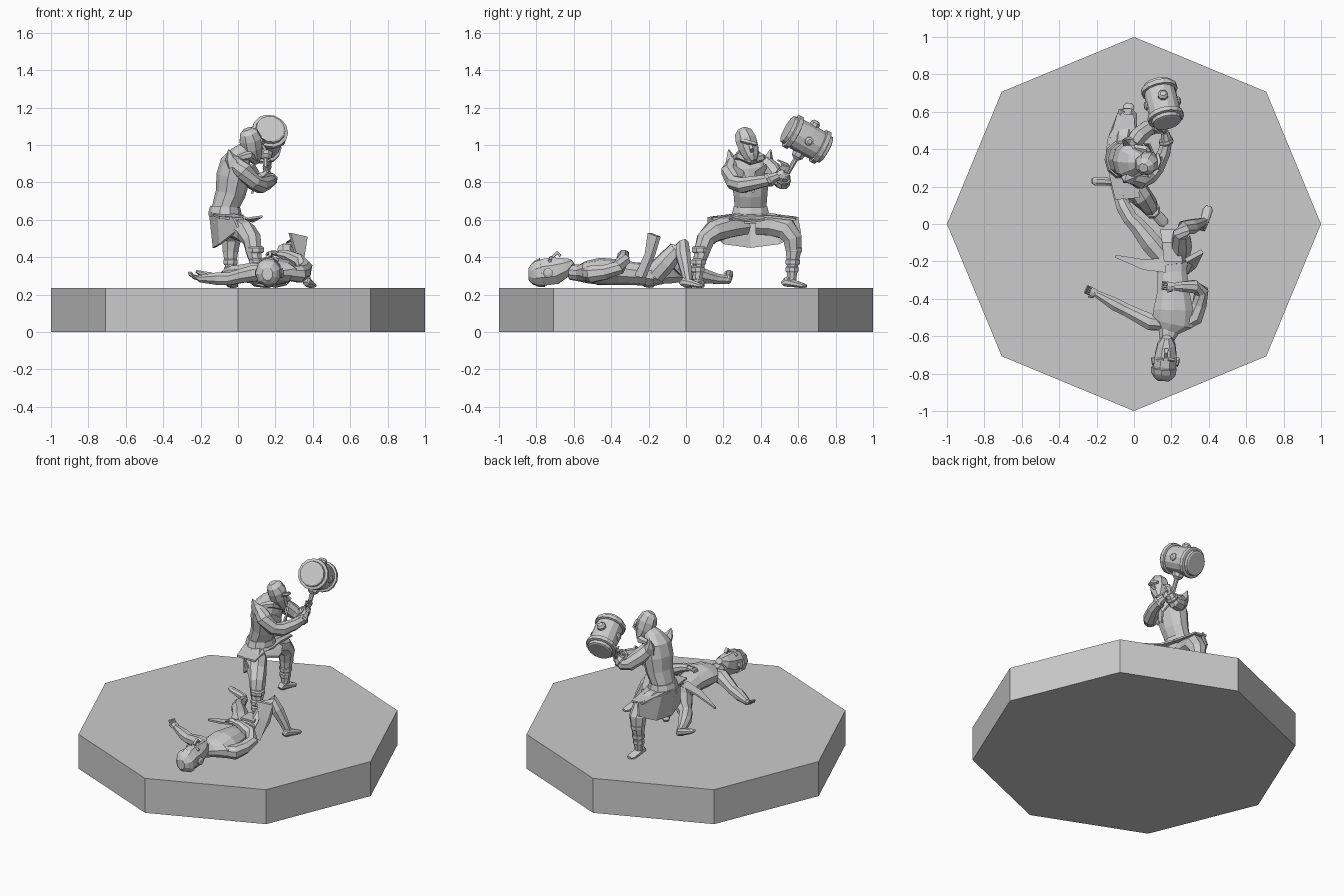
import bpy, bmesh, math
from mathutils import Vector

X, Y, Z = Vector((1, 0, 0)), Vector((0, 1, 0)), Vector((0, 0, 1))


def finish(name, bm):
    bmesh.ops.recalc_face_normals(bm, faces=bm.faces)
    me = bpy.data.meshes.new(name)
    bm.to_mesh(me)
    bm.free()
    ob = bpy.data.objects.new(name, me)
    bpy.context.collection.objects.link(ob)
    return ob


def tube(name, rings, ref=Z, sides=8):
    """Low-poly loft; each ring is (x, y, z, half width, half depth along ref)."""
    bm = bmesh.new()
    pts = [Vector(r[:3]) for r in rings]
    loops = []
    for i, r in enumerate(rings):
        t = (pts[min(i + 1, len(pts) - 1)] - pts[max(i - 1, 0)]).normalized()
        a = ref.cross(t).normalized()
        b = t.cross(a)
        w, d = r[3], r[-1]
        loops.append([bm.verts.new(pts[i] + a * w * math.cos(k) + b * d * math.sin(k))
                      for k in [math.tau * (j + .5) / sides for j in range(sides)]])
    for p, q in zip(loops, loops[1:]):
        for j in range(sides):
            n = (j + 1) % sides
            bm.faces.new((p[j], p[n], q[n], q[j]))
    bm.faces.new(loops[0])
    bm.faces.new(loops[-1])
    return finish(name, bm)


def panel(name, outline, push=(0, 0, .012)):
    """Thick cloth panel from a row of paired edge points."""
    bm = bmesh.new()
    rows = [[bm.verts.new(p) for p in pair] for pair in outline]
    for p, q in zip(rows, rows[1:]):
        bm.faces.new((p[0], p[1], q[1], q[0]))
    ext = bmesh.ops.extrude_face_region(bm, geom=bm.faces[:])
    bmesh.ops.translate(bm, vec=push, verts=[v for v in ext['geom'] if isinstance(v, bmesh.types.BMVert)])
    return finish(name, bm)


def along(name, start, axis, profile, ref=X, sides=12):
    """Straight turned part; profile is (distance, radius) pairs."""
    s, d = Vector(start), Vector(axis).normalized()
    return tube(name, [(*(s + d * t), r) for t, r in profile], ref, sides)


def hand(name, wrist, direction, across, curl=(0, 0, 0)):
    w, d, a, c = Vector(wrist), Vector(direction).normalized(), Vector(across).normalized(), Vector(curl)
    n = d.cross(a)
    tube(name + "_palm", [(*w, .019, .014), (*(w + d * .025), .026, .014), (*(w + d * .045), .024, .012)], n, 6)
    for k in range(4):
        o = w + d * .04 + a * (k - 1.5) * .012
        tube(f"{name}_finger_{k}", [(*o, .007), (*(o + d * .02 + c * .3), .0065), (*(o + d * .03 + c), .005)], n, 5)
    o = w + d * .015 - a * .02
    tube(name + "_thumb", [(*o, .008), (*(o + d * .025 - a * .012 + c * .4), .005)], n, 5)


def foot(name, ankle, heel, toe, ref=Z, w=.03):
    a, h, t = Vector(ankle), Vector(heel), Vector(toe)
    m = h.lerp(t, .45)
    tube(name, [(*h, w * .6, .012), (*(h.lerp(t, .12) + ref * .012), w * .8, .027),
                (*(m + ref * .008), w, .022), (*h.lerp(t, .85), w * 1.05, .014), (*t, w * .6, .008)], ref)
    tube(name + "_ankle", [(*a, w * .8), (*(h.lerp(t, .25)), w * .8)], (t - h).normalized())


# octagonal base
bm = bmesh.new()
vs = [bm.verts.new((math.cos(k * math.pi / 4), math.sin(k * math.pi / 4), 0)) for k in range(8)]
ext = bmesh.ops.extrude_face_region(bm, geom=[bm.faces.new(vs)])
bmesh.ops.translate(bm, vec=(0, 0, .235), verts=[v for v in ext['geom'] if isinstance(v, bmesh.types.BMVert)])
bm.faces.new(vs) if not any(set(f.verts) == set(vs) for f in bm.faces) else None
finish("octagonal_base", bm)

# standing fighter: torso, belt, head
tube("fighter_torso", [(-.07, .345, .58, .11, .075), (-.07, .345, .66, .088, .07), (-.04, .345, .74, .095, .08),
                       (-.025, .34, .83, .108, .092), (-.01, .335, .90, .112, .085),
                       (.015, .33, .945, .07, .06), (.045, .33, .975, .042, .045)], X, 10)
tube("fighter_belt", [(-.07, .345, .618, .108, .086), (-.07, .345, .64, .102, .088), (-.068, .345, .67, .094, .08)], X, 10)
tube("fighter_head", [(.10, .36, .912, .022, .02), (.09, .35, .935, .042, .042), (.075, .335, .98, .057, .06),
                      (.067, .32, 1.03, .06, .064), (.057, .307, 1.065, .05, .052), (.05, .30, 1.085, .025, .026)], X)
tube("fighter_nose", [(.125, .34, 1.01, .008), (.145, .35, .98, .014, .012), (.125, .352, .968, .012)], X, 4)
tube("fighter_brow", [(.122, .295, 1.025, .011), (.135, .335, 1.015, .014), (.125, .375, 1.005, .011)], X, 5)
tube("fighter_hood", [(.0, .265, .93, .018), (.06, .29, .945, .025), (.095, .345, .915, .022),
                      (.06, .40, .935, .025), (.0, .41, .935, .018)], Z, 6)
# raised shoulder tips
for n, y, s in (("near", .25, -1), ("far", .43, 1)):
    tube(f"fighter_shoulder_tip_{n}", [(-.02, y, .90, .045, .05), (-.04, y + s * .012, .93, .025, .03),
                                       (-.05, y + s * .022, .975, .004)], X, 5)
    panel(f"lapel_{n}", [((.075, y, .90), (.05, y, .87)), ((.10, .34 + s * .03, .86), (.085, .34 + s * .045, .80)),
                         ((.075, .34, .76), (.07, .34 + s * .02, .74))], (.012, 0, 0))

# fighter arms gripping the handle
tube("fighter_near_arm", [(-.01, .255, .90, .04), (.03, .235, .86, .05), (.085, .255, .80, .043), (.12, .30, .785, .045),
                          (.16, .38, .80, .037), (.175, .45, .815, .032), (.165, .49, .835, .024)])
tube("fighter_far_arm", [(-.01, .42, .90, .045), (.02, .465, .86, .05), (.07, .51, .81, .045), (.11, .52, .80, .04),
                         (.15, .525, .835, .03), (.155, .53, .855, .022)])
for n, x, y, z in (("near", .172, .44, .812), ("far", .13, .522, .817)):
    along(f"fighter_{n}_cuff", (x, y, z), (-.01, .04, .02) if n == "near" else (.04, .01, .03),
          [(-.012, .036), (0, .042), (.014, .038)], Z, 8)
hand("fighter_near_hand", (.165, .485, .83), (0, .8, .4), (.1, .5, -.8), (-.03, 0, .01))
hand("fighter_far_hand", (.15, .528, .85), (.4, .1, .8), (0, .7, -.3), (-.01, -.03, 0))

# war hammer
C = Vector((.152, .645, 1.03))
axis = Vector((-.05, .21, -.115)).normalized()
shaft = Vector((0, .145, .19))
shaft = (shaft - axis * shaft.dot(axis)).normalized()
along("hammer_head", C, axis, [(-.122, .07), (-.118, .079), (-.06, .086), (0, .088), (.06, .086), (.118, .079), (.122, .07)], X, 14)
for k, t in enumerate((-.085, .085)):
    along(f"hammer_band_{k}", C + axis * t, axis, [(-.015, .088), (-.012, .098), (.012, .098), (.015, .088)], X, 14)
along("hammer_handle", C, shaft, [(-.26, .008), (-.25, .016), (-.235, .012), (-.09, .015), (0, .015)], X, 8)
along("hammer_collar", C, shaft, [(-.12, .018), (-.105, .034), (-.08, .038)], X, 8)
along("hammer_pommel", C, shaft, [(.07, .03), (.1, .028), (.112, .016)], X, 8)
side = axis.cross(shaft)
for s in (-1, 1):
    along(f"hammer_rivet_{s}", C, side * s, [(.07, .026), (.092, .024), (.1, .012)], Z, 8)

# fighter legs in a wide stance
tube("fighter_near_leg", [(-.07, .31, .58, .065), (-.02, .23, .565, .065), (.04, .145, .535, .06), (.075, .105, .495, .052),
                          (.085, .085, .43, .045), (.095, .07, .37, .034), (.10, .06, .28, .027)], X)
tube("fighter_far_leg", [(-.07, .38, .58, .065), (-.06, .46, .575, .065), (-.04, .535, .55, .062), (-.035, .57, .50, .055),
                         (-.04, .575, .43, .044), (-.04, .57, .37, .034), (-.04, .565, .28, .027)], X)
for n, x, y in (("near", .096, .068), ("far", -.04, .57)):
    for k, (z, r) in enumerate(((.44, .046), (.375, .041), (.335, .037))):
        along(f"{n}_leg_wrap_{k}", (x, y + (z - .37) * .1, z), Z, [(-.018, r - .006), (-.01, r), (.01, r), (.018, r - .008)], X, 8)
foot("fighter_near_foot", (.10, .06, .3), (.085, .09, .257), (.17, -.005, .246))
foot("fighter_far_foot", (-.04, .565, .3), (-.045, .515, .257), (-.025, .645, .246))
# robe skirt: back sheet draped over both thighs and front flap
panel("robe_back", [((-.03, .115, .615), (.0, .115, .55)), ((-.11, .22, .625), (-.10, .2, .47)),
                    ((-.155, .345, .635), (-.135, .345, .45)), ((-.14, .46, .63), (-.125, .5, .47)),
                    ((-.06, .60, .615), (-.08, .615, .53))], (.012, 0, 0))
panel("robe_top", [((-.10, .13, .605), (.03, .14, .598)), ((-.13, .25, .62), (.02, .25, .61)),
                   ((-.14, .345, .63), (.03, .345, .615)), ((-.13, .45, .622), (.01, .45, .61)),
                   ((-.09, .59, .605), (.0, .585, .595))])
panel("robe_front_flap", [((.0, .27, .62), (-.01, .41, .62)), ((.05, .23, .60), (.04, .42, .595)),
                          ((.13, .25, .612), (.08, .36, .585))])

# fallen fighter: torso and head
tube("fallen_torso", [(.20, -.12, .295, .06, .04), (.20, -.18, .305, .092, .062), (.205, -.26, .31, .082, .06),
                      (.21, -.36, .32, .09, .068), (.21, -.46, .325, .112, .072), (.205, -.53, .32, .115, .06),
                      (.185, -.57, .315, .06, .045), (.175, -.62, .32, .04, .04)], Z, 10)
tube("fallen_belt", [(.20, -.17, .305, .098, .067), (.20, -.195, .306, .1, .07), (.203, -.22, .308, .094, .066)], Z, 10)
tube("fallen_head", [(.175, -.605, .375, .025, .02), (.173, -.64, .35, .05, .055), (.17, -.70, .328, .063, .078),
                     (.165, -.76, .32, .065, .077), (.16, -.805, .315, .056, .06), (.158, -.832, .31, .03, .03)])
tube("fallen_nose", [(.17, -.715, .40, .01), (.172, -.688, .425, .014, .012), (.173, -.672, .405, .015, .01)], Z, 4)
tube("fallen_hair", [(.162, -.768, .318, .07, .08), (.16, -.80, .312, .068, .072), (.158, -.825, .31, .05, .055),
                     (.157, -.84, .31, .03, .035)], Z, 9)
for s in (-1, 1):
    along(f"fallen_ear_{s}", (.168 + s * .055, -.735, .315), (s, -.2, 0), [(0, .025), (.014, .027), (.02, .015)], Z, 7)
    tube(f"fallen_brow_{s}", [(.17 + s * .012, -.722, .397, .01), (.17 + s * .045, -.728, .38, .01)], Z, 5)

# fallen arms: one flung out, one over the belly
tube("fallen_out_arm", [(.15, -.53, .315, .042), (.09, -.525, .315, .048), (.02, -.49, .30, .04), (-.04, -.46, .285, .036),
                        (-.10, -.43, .285, .037), (-.17, -.39, .285, .026), (-.205, -.37, .285, .02)])
hand("fallen_out_hand", (-.195, -.375, .285), (-.8, .35, .2), (.35, .8, 0), (.0, 0, .02))
tube("fallen_belly_arm", [(.27, -.53, .315, .042), (.325, -.50, .31, .048), (.35, -.43, .32, .042), (.36, -.36, .345, .04),
                          (.32, -.335, .385, .038), (.25, -.335, .415, .028), (.215, -.335, .42, .021)])
hand("fallen_belly_hand", (.22, -.335, .418), (-.9, .1, .15), (.1, .9, 0), (0, 0, -.02))

# fallen legs: one straight, one bent
tube("fallen_straight_leg", [(.15, -.17, .31, .058), (.09, -.10, .315, .06), (.02, -.01, .315, .048), (-.02, .03, .315, .043),
                             (-.055, .09, .30, .042), (-.085, .16, .285, .03), (-.105, .215, .28, .024)])
foot("fallen_straight_foot", (-.10, .205, .28), (-.095, .225, .265), (-.225, .23, .325), Z, .024)
tube("fallen_bent_leg", [(.24, -.17, .31, .06), (.255, -.11, .37, .058), (.255, -.05, .44, .047), (.27, -.02, .46, .042),
                         (.305, -.015, .41, .042), (.345, .0, .33, .032), (.37, .01, .27, .025)], Y)
foot("fallen_bent_foot", (.37, .01, .28), (.365, -.03, .257), (.40, .095, .246), Z, .026)
# loose cloth flaps of the fallen fighter
panel("fallen_side_flap", [((.27, -.255, .30), (.32, -.215, .29)), ((.30, -.20, .42), (.345, -.165, .41)),
                           ((.27, -.185, .53), (.36, -.135, .51))], (.012, -.02, 0))
panel("fallen_left_flap", [((.17, -.18, .36), (.17, -.26, .36)), ((.06, -.19, .33), (.05, -.245, .33)),
                           ((-.10, -.165, .29), (-.10, -.18, .285))])
panel("fallen_middle_flap", [((.16, -.20, .375), (.26, -.20, .375)), ((.15, -.10, .37), (.24, -.10, .38)),
                             ((.14, -.03, .30), (.22, -.03, .31))])
